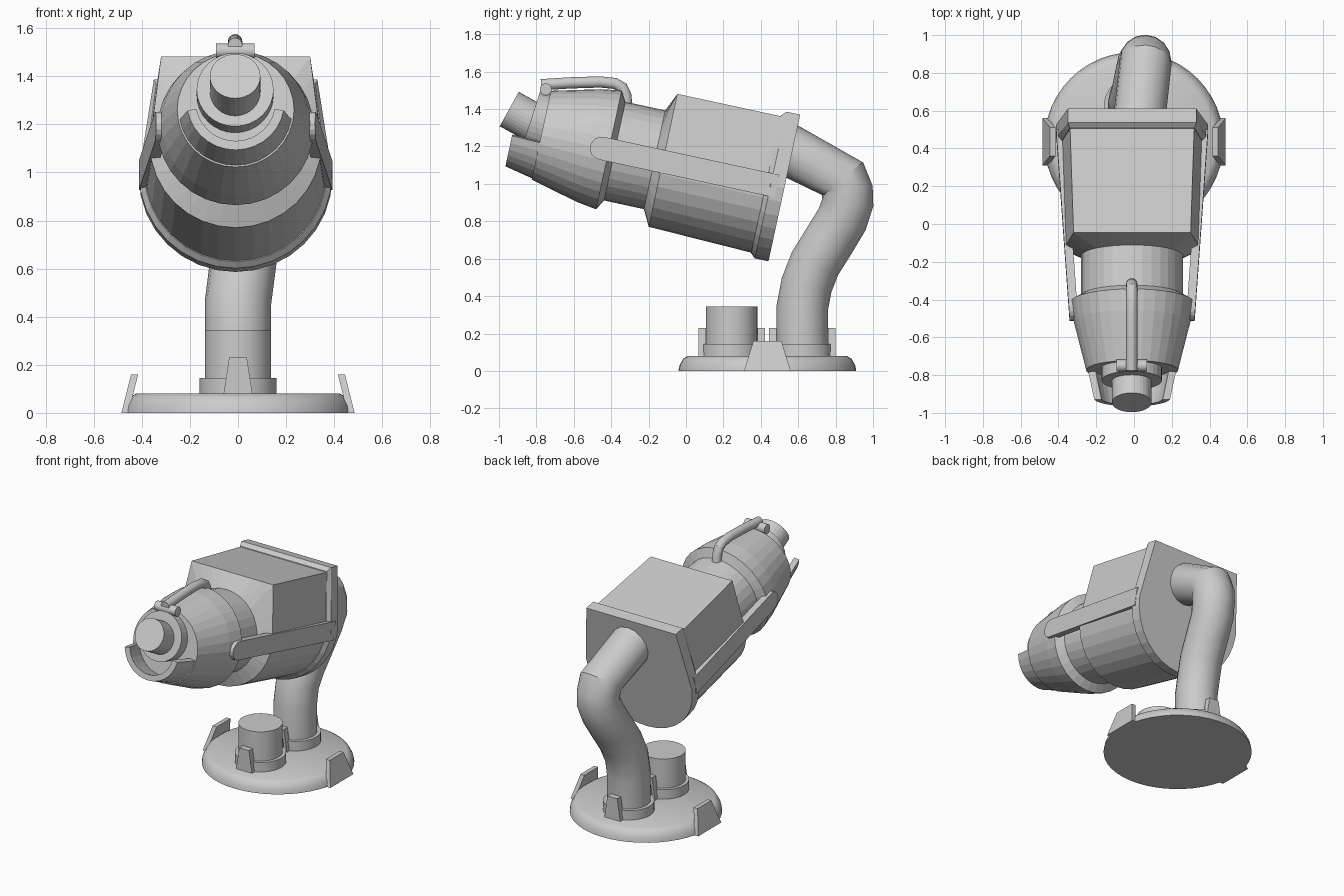
import bpy, bmesh
from math import sin, cos, pi, radians
from mathutils import Matrix, Vector

if "Cube" in bpy.data.objects:
    bpy.data.objects.remove(bpy.data.objects["Cube"])

# Head frame: local -y runs forward along the barrel, tilted nose-up
HEAD = Matrix.Translation((-0.01, 0.526, 0.979)) @ Matrix.Rotation(radians(-12.2), 4, 'X')
FORWARD = Matrix.Rotation(pi / 2, 4, 'X')      # turns lathe axis z into -y
N = 32


def finish(name, bm, matrix=Matrix(), smooth=None):
    bmesh.ops.recalc_face_normals(bm, faces=bm.faces)
    me = bpy.data.meshes.new(name)
    bm.to_mesh(me)
    bm.free()
    me.transform(matrix)
    ob = bpy.data.objects.new(name, me)
    bpy.context.collection.objects.link(ob)
    if smooth:
        bpy.ops.object.select_all(action='DESELECT')
        ob.select_set(True)
        bpy.context.view_layer.objects.active = ob
        bpy.ops.object.shade_smooth_by_angle(angle=radians(smooth))
    return ob


def loft(name, rings, matrix=Matrix(), smooth=None):
    """Skin a list of equal-length closed rings and cap both ends."""
    bm = bmesh.new()
    vs = [[bm.verts.new(p) for p in ring] for ring in rings]
    n = len(rings[0])
    for a, b in zip(vs, vs[1:]):
        for i in range(n):
            j = (i + 1) % n
            bm.faces.new((a[i], a[j], b[j], b[i]))
    bm.faces.new(vs[0])
    bm.faces.new(vs[-1])
    return finish(name, bm, matrix, smooth)


def lathe(name, profile, matrix=Matrix(), n=N, smooth=None):
    """Revolve (height, radius) pairs about z."""
    rings = [[(r * cos(2 * pi * i / n), r * sin(2 * pi * i / n), h) for i in range(n)]
             for h, r in profile]
    return loft(name, rings, matrix, smooth)


def tube(name, points, radius):
    cu = bpy.data.curves.new(name, 'CURVE')
    cu.dimensions = '3D'
    cu.bevel_depth = radius
    cu.bevel_resolution = 6
    cu.use_fill_caps = True
    sp = cu.splines.new('POLY')
    sp.points.add(len(points) - 1)
    for p, co in zip(sp.points, points):
        p.co = (*co, 1)
    ob = bpy.data.objects.new(name, cu)
    bpy.context.collection.objects.link(ob)
    bpy.ops.object.select_all(action='DESELECT')
    ob.select_set(True)
    bpy.context.view_layer.objects.active = ob
    bpy.ops.object.convert(target='MESH')
    bpy.ops.object.shade_smooth_by_angle(angle=radians(25))


def clip(name, centre, turn, z0, z1, half0, half1, out0, out1, thick):
    """Tapered tab standing on the +x side of centre, turned about z."""
    rings = [[(o - thick, -h, z), (o, -h, z), (o, h, z), (o - thick, h, z)]
             for z, h, o in ((z0, half0, out0), (z1, half1, out1))]
    loft(name, rings, Matrix.Translation(centre) @ Matrix.Rotation(turn, 4, 'Z'))


def housing_ring(u, w, top, r):
    """Square shoulders above, half circle below; corners fall on 45 degrees."""
    ring = []
    for i in range(N):
        a = 2 * pi * i / N
        if i <= N // 8:
            t = i / (N // 8)
            x, z = r + (w - r) * t, top * t
        elif i <= 3 * N // 8:
            x, z = w * (1 - 2 * (i - N // 8) / (N // 4)), top
        elif i <= N // 2:
            t = (N // 2 - i) / (N // 8)
            x, z = -(r + (w - r) * t), top * t
        else:
            x, z = r * cos(a), r * sin(a)
        ring.append((x, -u, z))
    return ring


def round_ring(u, r):
    return [(r * cos(2 * pi * i / N), -u, r * sin(2 * pi * i / N)) for i in range(N)]


# Base plate with two big side clips
lathe("base_plate", [(0, .475), (.03, .47), (.065, .45), (.08, .425)],
      Matrix.Translation((0, .435, 0)), 48, 35)
for side, turn in (("right", 0), ("left", pi)):
    clip("base_clip_" + side, (0, .435, 0), turn, 0, .16, .125, .075, .485, .445, .03)

# Sockets: collar and clips for the stub and the support pipe
for label, y in (("stub", .244), ("pipe", .622)):
    lathe(label + "_collar", [(.07, .16), (.145, .16)], Matrix.Translation((0, y, 0)), N, 35)
    for side, turn in (("back", pi / 2), ("front", -pi / 2)):
        clip(f"{label}_clip_{side}", (0, y, 0), turn, .08, .23, .06, .037, .178, .178, .04)
lathe("stub", [(.07, .138), (.345, .138)], Matrix.Translation((0, .244, 0)), N, 35)

# Bent support pipe
tube("support_pipe", [(0, .622, .07), (0, .622, .34), (0, .645, .46), (.015, .69, .575),
                      (.03, .765, .695), (.045, .835, .81), (.06, .865, .90), (.06, .862, .965),
                      (.06, .842, 1.025), (.03, .57, 1.17), (.02, .48, 1.218)], .138)

# Rear housing: square-shouldered body that closes onto the round neck
loft("housing", [housing_ring(.05, .33, .37, .378), housing_ring(.665, .31, .37, .357),
                 round_ring(.71, .27)], HEAD)
loft("housing_rear_rim", [housing_ring(0, .34, .4, .402), housing_ring(.075, .34, .4, .402),
                          housing_ring(.1, .33, .375, .38)], HEAD)

# Neck and front cone
lathe("neck", [(.68, .27), (.96, .27)], HEAD @ FORWARD)
lathe("front_cone", [(.925, .265), (.96, .325), (1.07, .308), (1.33, .243)], HEAD @ FORWARD)

# Lower lip in front of the cone
lip = []
for i in range(15):
    a = radians(190 + 160 * i / 14)
    lip.append([(r * cos(a), -u, r * sin(a))
                for u, r in ((1.31, .24), (1.482, .203), (1.482, .165), (1.31, .2))])
loft("lower_lip", lip, HEAD)

# Nozzle: wide disc and thin outlet, tipped further upward
lathe("nozzle_disc", [(-.14, .16), (.03, .16)],
      Matrix.Translation((-.012, -.80, 1.335)) @ Matrix.Rotation(radians(72), 4, 'X'))
lathe("nozzle_outlet", [(-.22, .105), (0, .105)],
      Matrix.Translation((-.012, -.945, 1.40)) @ Matrix.Rotation(radians(61), 4, 'X'))

# Side straps with rounded front ends
for side, s in (("right", 1), ("left", -1)):
    outline = [(.04, -.062), (1.0, -.062)]
    outline += [(1.0 + .062 * cos(a), .062 * sin(a))
                for a in (radians(-90 + 22.5 * k) for k in range(1, 8))]
    outline += [(1.0, .062), (.04, .062)]
    rings = [[(s * (.405 - .07 * u - inset), -u, v) for u, v in outline] for inset in (0, .045)]
    loft("side_strap_" + side, rings, HEAD)

# Top handle pipe and its cross pin
tube("top_handle", [(-.012, -.315, 1.40), (-.012, -.322, 1.475), (-.012, -.34, 1.515),
                    (-.012, -.38, 1.537), (-.012, -.46, 1.545), (-.012, -.62, 1.54),
                    (-.012, -.775, 1.53)], .03)
lathe("handle_pin", [(-.08, .032), (.08, .032)],
      Matrix.Translation((-.012, -.75, 1.505)) @ Matrix.Rotation(pi / 2, 4, 'Y'), 16, 35)
